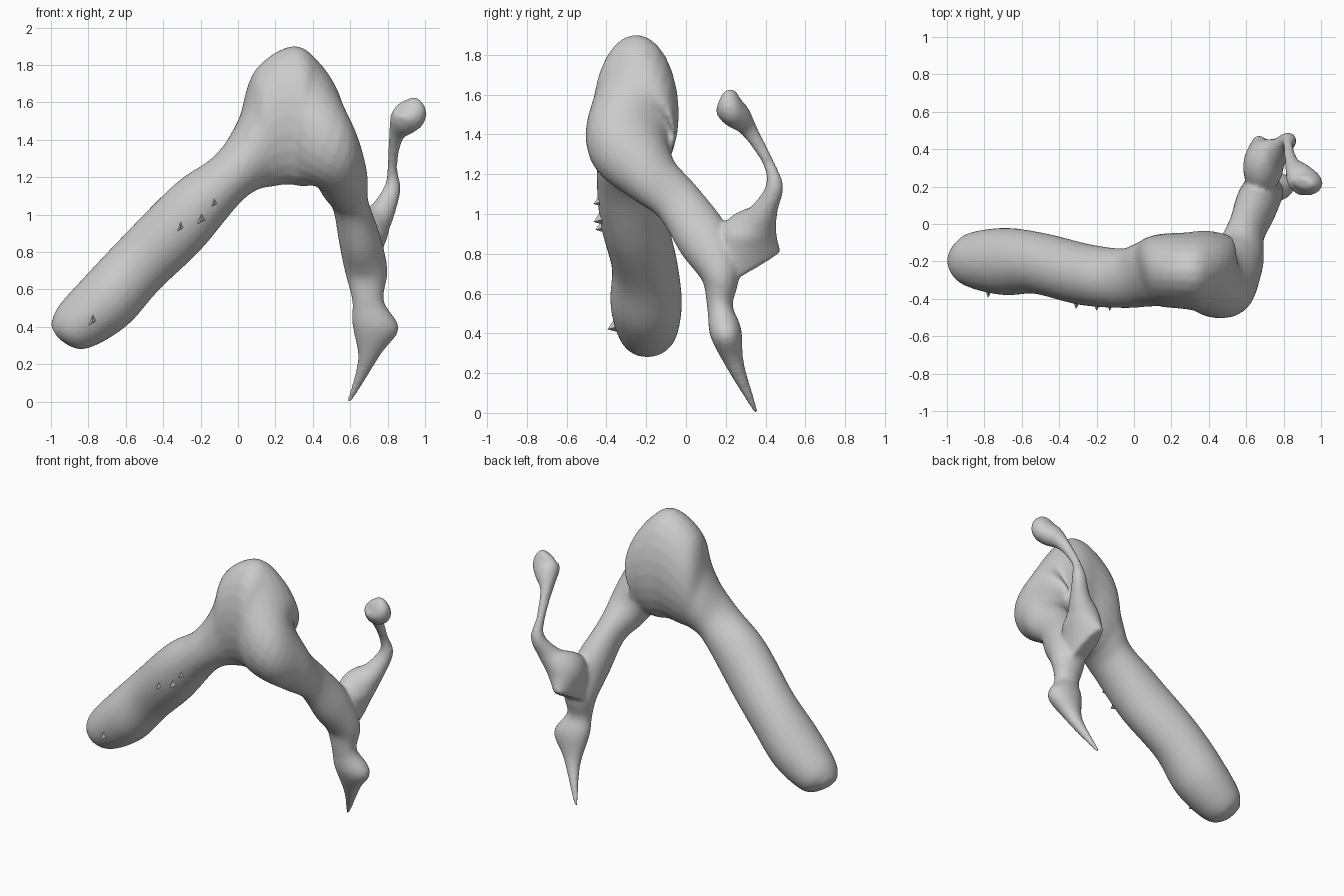
import bpy, bmesh, math
from mathutils import Vector

cube = bpy.data.objects.get("Cube")
if cube:
    bpy.data.objects.remove(cube)

grey = bpy.data.materials.new("plain_grey")
grey.use_nodes = True
colour = (0.6, 0.6, 0.6, 1)
grey.diffuse_color = colour
grey.node_tree.nodes["Principled BSDF"].inputs["Base Color"].default_value = colour

SIDES = 24
STEPS = 6


def spline(p, q, r, s, t):
    """Catmull-Rom blend between q and r."""
    return (q * 2 + (r - p) * t + (p * 2 - q * 5 + r * 4 - s) * t ** 2
            + (q * 3 - p - r * 3 + s) * t ** 3) * 0.5


def sample(values):
    padded = [values[0]] + values + [values[-1]]
    result = [spline(*padded[i:i + 4], k / STEPS)
              for i in range(len(values) - 1) for k in range(STEPS)]
    return result + [values[-1]]


def loft(bm, stations):
    """Elliptical tube; each station is an outer point, an inner point and a half width."""
    outer = sample([Vector(s[0]) for s in stations])
    inner = sample([Vector(s[1]) for s in stations])
    width = sample([s[2] for s in stations])
    centre = [(a + b) / 2 for a, b in zip(outer, inner)]
    last = len(centre) - 1
    rings = []
    for i, c in enumerate(centre):
        along = centre[min(i + 1, last)] - centre[max(i - 1, 0)]
        across = outer[i] - c
        side = along.cross(across).normalized() * width[i]
        rings.append([bm.verts.new(c + across * math.cos(a) + side * math.sin(a))
                      for a in (math.tau * k / SIDES for k in range(SIDES))])
    for low, high in zip(rings, rings[1:]):
        for k in range(SIDES):
            n = (k + 1) % SIDES
            bm.faces.new((low[k], low[n], high[n], high[k]))
    bm.faces.new(rings[0][::-1])
    bm.faces.new(rings[-1])


def make_object(name, bm):
    bmesh.ops.recalc_face_normals(bm, faces=bm.faces)
    mesh = bpy.data.meshes.new(name)
    bm.to_mesh(mesh)
    bm.free()
    mesh.materials.append(grey)
    obj = bpy.data.objects.new(name, mesh)
    bpy.context.collection.objects.link(obj)
    return obj


# Long limb, rising to the hump of the arch
long_limb = [
    ((-1, -.18, .41), (-.95, -.18, .33), .06),
    ((-.96, -.19, .51), (-.82, -.19, .28), .14),
    ((-.8, -.2, .69), (-.6, -.2, .4), .18),
    ((-.6, -.2, .9), (-.42, -.22, .6), .165),
    ((-.33, -.27, 1.17), (-.2, -.27, .81), .165),
    ((-.12, -.29, 1.32), (0, -.29, 1.05), .16),
    ((.01, -.27, 1.52), (.1, -.27, 1.13), .175),
    ((.09, -.25, 1.77), (.19, -.25, 1.15), .195),
    ((.28, -.25, 1.9), (.27, -.25, 1.16), .205),
]
# Short leg, bending back and tapering to a point
short_leg = [
    ((.42, -.26, 1.83), (.34, -.25, 1.15), .22),
    ((.57, -.31, 1.57), (.42, -.25, 1.15), .22),
    ((.67, -.2, 1.3), (.46, -.16, 1.09), .15),
    ((.69, -.04, 1.1), (.51, -.04, 1.02), .125),
    ((.76, .09, .89), (.54, .09, .85), .135),
    ((.8, .17, .7), (.57, .17, .7), .1),
    ((.78, .17, .54), (.61, .17, .54), .065),
    ((.86, .2, .39), (.61, .2, .42), .08),
    ((.76, .25, .25), (.64, .25, .22), .045),
    ((.61, .355, 0), (.58, .355, 0), .012),
]
# Thin branch flaring out of the leg and curling up to a knob
branch = [
    ((.66, .48, .81), (.68, .12, .6), .06),
    ((.7, .455, .9), (.69, .17, .92), .11),
    ((.78, .46, 1.01), (.76, .31, 1.02), .07),
    ((.83, .49, 1.14), (.82, .4, 1.14), .045),
    ((.83, .44, 1.27), (.82, .385, 1.25), .027),
    ((.85, .36, 1.43), (.84, .28, 1.4), .04),
    ((.89, .32, 1.52), (.88, .19, 1.46), .08),
    ((.92, .28, 1.57), (.92, .15, 1.52), .09),
    ((.9, .25, 1.62), (.9, .19, 1.6), .055),
]

bm = bmesh.new()
for part in (long_limb + short_leg, branch):
    loft(bm, part)
body = make_object("arched_body", bm)

# Fuse the tubes into one smooth skin
fuse = body.modifiers.new("fuse", "REMESH")
fuse.mode = "VOXEL"
fuse.voxel_size = 0.012
fuse.use_smooth_shade = True
relax = body.modifiers.new("relax", "SMOOTH")
relax.factor = 0.5
relax.iterations = 12

# Ragged little flakes along the front of the long limb
for x, y, z in ((-.31, -.42, .96), (-.2, -.43, 1), (-.13, -.43, 1.09), (-.78, -.36, .46)):
    bm = bmesh.new()
    tip = bm.verts.new((x, y - .035, z - .04))
    base = [bm.verts.new((x + dx, y + .04, z + dz))
            for dx, dz in ((-.03, -.06), (.04, -.02), (.01, .07))]
    bm.faces.new(base)
    for k in range(3):
        bm.faces.new((tip, base[k], base[k - 1]))
    make_object("limb_flake", bm)
